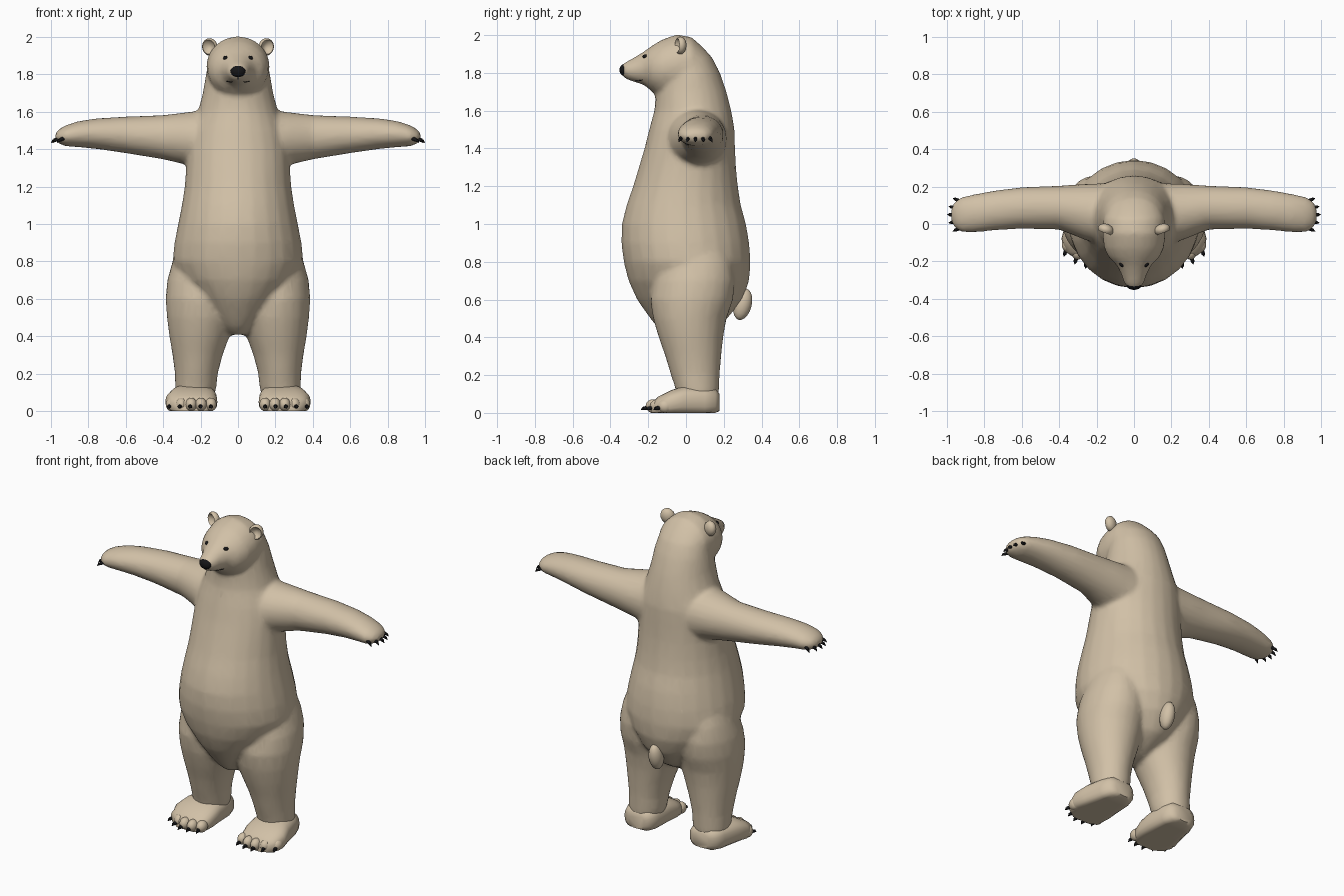
import bpy, bmesh, math
from mathutils import Vector, Matrix
from mathutils.bvhtree import BVHTree

cube = bpy.data.objects.get("Cube")
if cube:
    bpy.data.objects.remove(cube, do_unlink=True)


def make_material(name, rgb, rough):
    m = bpy.data.materials.new(name)
    m.use_nodes = True
    m.diffuse_color = (*rgb, 1)
    shader = m.node_tree.nodes["Principled BSDF"]
    shader.inputs["Base Color"].default_value = (*rgb, 1)
    shader.inputs["Roughness"].default_value = rough
    return m


FUR = make_material("cream fur", (.64, .53, .385), .8)
BLACK = make_material("black claw", (.008, .008, .009), .5)


def loft(bm, axis, rows, side=1, power=1.0, segments=24):
    """Skin rounded rings; each row is position, low/high of first and second cross axis."""
    rings = []
    for t, a0, a1, b0, b1 in rows:
        ring = []
        for i in range(segments):
            ang = math.tau * i / segments
            c, s = math.cos(ang), math.sin(ang)
            a = (a0 + a1) / 2 + (a1 - a0) / 2 * math.copysign(abs(c) ** power, c)
            b = (b0 + b1) / 2 + (b1 - b0) / 2 * math.copysign(abs(s) ** power, s)
            p = {"x": (t, a, b), "y": (a, t, b), "z": (a, b, t)}[axis]
            ring.append(bm.verts.new((p[0] * side, p[1], p[2])))
        rings.append(ring)
    for lo, hi in zip(rings, rings[1:]):
        for i in range(segments):
            j = (i + 1) % segments
            bm.faces.new((lo[i], lo[j], hi[j], hi[i]))
    bm.faces.new(rings[0])
    bm.faces.new(rings[-1])


def ball(bm, centre, radii, turn=None):
    m = Matrix.Translation(centre) @ (turn or Matrix()) @ Matrix.Diagonal((*radii, 1))
    return bmesh.ops.create_uvsphere(bm, u_segments=16, v_segments=10, radius=1, matrix=m)["verts"]


def claw(bm, base, direction, length, radius):
    """Two-part cone that hooks downwards."""
    d = Vector(direction).normalized()
    m = Matrix.Translation(base) @ d.to_track_quat("Z", "Y").to_matrix().to_4x4()
    cone = bmesh.ops.create_cone(bm, cap_ends=True, segments=8, radius1=radius,
                                 radius2=radius * .7, depth=length, matrix=m)["verts"]
    tip = Vector(base) + d * length / 2
    end = (d + Vector((0, 0, -.5))).normalized()
    m = Matrix.Translation(tip + end * length / 4) @ end.to_track_quat("Z", "Y").to_matrix().to_4x4()
    bmesh.ops.create_cone(bm, cap_ends=True, segments=8, radius1=radius * .75,
                          radius2=0, depth=length / 2, matrix=m)


def finish(bm, name, mat, angle=50):
    bmesh.ops.recalc_face_normals(bm, faces=bm.faces)
    me = bpy.data.meshes.new(name)
    bm.to_mesh(me)
    bm.free()
    ob = bpy.data.objects.new(name, me)
    bpy.context.collection.objects.link(ob)
    me.materials.append(mat)
    bpy.ops.object.select_all(action="DESELECT")
    ob.select_set(True)
    bpy.context.view_layer.objects.active = ob
    bpy.ops.object.shade_smooth_by_angle(angle=math.radians(angle))
    return ob


# Torso and neck: height, half width, front, back
torso = [(.41, .05, -.1, .06), (.45, .1, -.15, .14), (.5, .15, -.19, .22), (.6, .23, -.26, .3),
         (.7, .31, -.305, .335), (.8, .35, -.33, .342), (.9, .34, -.343, .335), (1, .32, -.34, .318),
         (1.1, .3, -.315, .29), (1.2, .285, -.28, .275), (1.3, .278, -.25, .265), (1.4, .272, -.22, .26),
         (1.5, .255, -.195, .258), (1.6, .215, -.168, .24), (1.7, .188, -.16, .215),
         (1.8, .172, -.13, .18), (1.88, .15, -.1, .14), (1.95, .1, -.08, .075)]
# Head: depth, half width, bottom, top
head = [(-.34, .035, 1.79, 1.845), (-.315, .055, 1.765, 1.86), (-.27, .068, 1.75, 1.885),
        (-.22, .092, 1.735, 1.915), (-.18, .135, 1.70, 1.945), (-.13, .16, 1.675, 1.975),
        (-.05, .17, 1.675, 2.004), (.03, .165, 1.7, 1.99), (.1, .13, 1.72, 1.925), (.14, .08, 1.75, 1.87)]
# Arm: reach, front, back, bottom, top
arm = [(.1, -.12, .22, 1.26, 1.62), (.25, -.09, .215, 1.31, 1.6), (.4, -.03, .205, 1.345, 1.582),
       (.6, -.025, .197, 1.378, 1.574), (.75, -.035, .178, 1.4, 1.565), (.85, -.045, .16, 1.41, 1.55),
       (.92, -.045, .145, 1.415, 1.528), (.96, -.02, .12, 1.43, 1.505), (.975, .01, .09, 1.445, 1.485)]
# Leg: height, inner, outer, front, back
leg = [(.06, .13, .33, -.04, .17), (.14, .113, .337, -.06, .177), (.2, .108, .337, -.08, .178),
       (.3, .082, .35, -.11, .187), (.4, .045, .367, -.145, .197), (.5, .015, .38, -.175, .215),
       (.6, .015, .387, -.19, .25), (.7, .04, .378, -.17, .26), (.8, .1, .35, -.12, .24), (.9, .15, .31, -.06, .19)]

bm = bmesh.new()
loft(bm, "z", [(z, -w, w, f, b) for z, w, f, b in torso])
loft(bm, "y", [(y, -w, w, lo, hi) for y, w, lo, hi in head])
for side in (1, -1):
    loft(bm, "x", arm, side)
    loft(bm, "z", leg, side)
body = finish(bm, "body", FUR)
# Fuse the limbs into one soft skin
fuse = body.modifiers.new("fuse", "REMESH")
fuse.mode = "VOXEL"
fuse.voxel_size = .013
soft = body.modifiers.new("soften", "SMOOTH")
soft.factor, soft.iterations = .5, 10
thin = body.modifiers.new("thin", "DECIMATE")
thin.ratio = .2
for mod in list(body.modifiers):
    bpy.ops.object.modifier_apply(modifier=mod.name)
bpy.ops.object.shade_smooth_by_angle(angle=math.radians(60))
skin = BVHTree.FromObject(body, bpy.context.evaluated_depsgraph_get())


def on_face(x, z):
    """Point and normal on the front of the head."""
    hit = skin.ray_cast(Vector((x, -1, z)), Vector((0, 1, 0)))
    return hit[0], hit[1]


# Feet: depth, inner, outer, bottom, top
foot = [(-.185, .17, .31, -.01, .05), (-.15, .125, .365, -.02, .085), (-.08, .11, .388, -.02, .12),
        (-.01, .113, .37, -.02, .142), (.1, .12, .345, -.02, .142), (.155, .135, .325, -.01, .13), (.178, .17, .285, .01, .1)]
for side, label in ((1, "left"), (-1, "right")):
    bm = bmesh.new()
    loft(bm, "y", foot, side, .75)
    claws = bmesh.new()
    for i in range(5):
        u = i / 4
        x = .145 + .21 * u
        y = -.155 - .03 * math.sin(math.pi * u) + .045 * u * u
        ball(bm, (side * x, y, .036), (.031, .04, .036))
        claw(claws, (side * (x + .01 * u), y - .035, .026), (side * (u - .3) * .5, -1, -.15), .034, .013)
    for v in bm.verts:
        v.co.z = max(v.co.z, 0)
    finish(bm, label + "_foot", FUR)
    for v in claws.verts:
        v.co.z = max(v.co.z, .002)
    finish(claws, label + "_foot_claws", BLACK)

    # Hand claws fan around the paw tip
    claws = bmesh.new()
    for i in range(5):
        u = i / 2 - 1
        claw(claws, (side * (.965 - .028 * u * u), .05 + .075 * u, 1.455), (side, u * .45, -.45), .042, .012)
    finish(claws, label + "_hand_claws", BLACK)

    # Cupped ears
    bm = bmesh.new()
    turn = Matrix.Rotation(side * .35, 4, "Z") @ Matrix.Rotation(side * .3, 4, "Y")
    for v in ball(bm, (0, 0, 0), (.043, .03, .05), Matrix.Rotation(math.pi / 2, 4, "X")):
        v.co = Vector((v.co.x, v.co.y * .62, v.co.z * 1.6))
        r = math.hypot(v.co.x / .043, v.co.z / .048)
        if v.co.y < 0 and r < .8:
            v.co.y = .008 - .02 * r
    bm.transform(Matrix.Translation((side * .15, -.03, 1.945)) @ turn)
    finish(bm, label + "_ear", FUR)

    # Eyes and brow creases
    bm = bmesh.new()
    p, n = on_face(side * .068, 1.888)
    ball(bm, p, (.014, .008, .011), n.to_track_quat("-Y", "Z").to_matrix().to_4x4())
    finish(bm, label + "_eye", BLACK)

# Nose
bm = bmesh.new()
ball(bm, (0, -.328, 1.815), (.04, .024, .031))
finish(bm, "nose", BLACK)

# Mouth line
curve = bpy.data.curves.new("mouth", "CURVE")
curve.dimensions = "3D"
curve.bevel_depth = .0025
for line in ([(0, 1.79), (0, 1.775)],
             [(-.06, 1.762), (-.035, 1.758), (0, 1.775), (.035, 1.758), (.06, 1.762)]):
    spline = curve.splines.new("POLY")
    spline.points.add(len(line) - 1)
    for pt, (x, z) in zip(spline.points, line):
        pt.co = (*on_face(x, z)[0], 1)
curve.materials.append(BLACK)
bpy.context.collection.objects.link(bpy.data.objects.new("mouth", curve))

# Tail
bm = bmesh.new()
ball(bm, (0, .3, .575), (.042, .048, .085), Matrix.Rotation(-.25, 4, "X"))
finish(bm, "tail", FUR)
